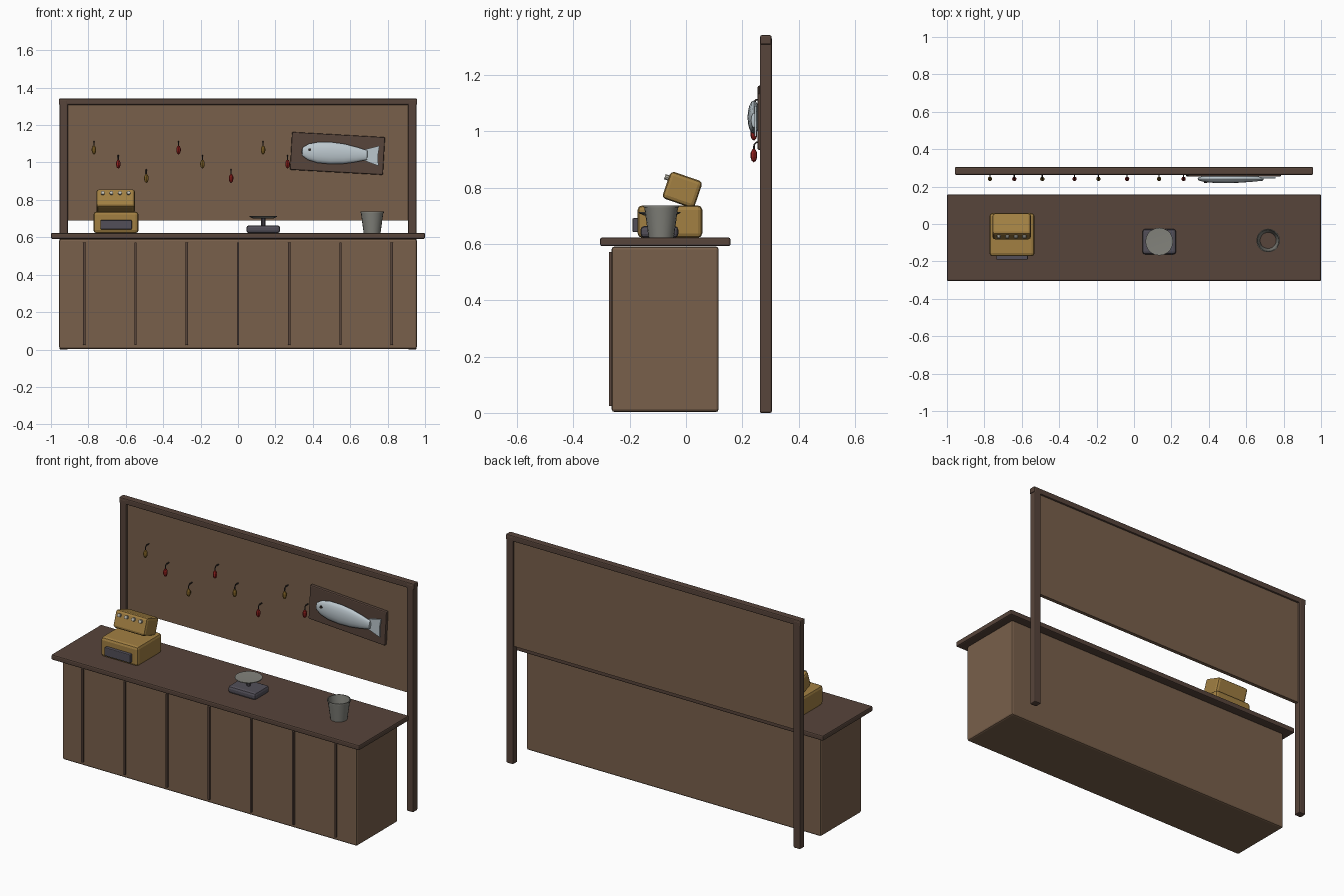
import bpy, bmesh
from math import radians, pi
from mathutils import Matrix, Vector

cube = bpy.data.objects.get("Cube")
if cube:
    bpy.data.objects.remove(cube, do_unlink=True)


def material(name, r, g, b):
    m = bpy.data.materials.new(name)
    m.use_nodes = True
    m.diffuse_color = (r, g, b, 1)
    m.node_tree.nodes["Principled BSDF"].inputs["Base Color"].default_value = (r, g, b, 1)
    return m


WOOD = material("mid brown wood", .19, .116, .07)
DARK = material("dark brown wood", .095, .058, .043)
GOLD = material("golden enamel", .36, .215, .055)
SLATE = material("slate grey", .085, .078, .098)
STEEL = material("galvanised steel", .225, .225, .2)
SILVER = material("silver fish", .5, .57, .61)
RED = material("lure red", .32, .015, .013)
YELLOW = material("lure yellow", .29, .16, .025)
BLACK = material("dark iron", .025, .02, .018)
CREAM = material("cream keys", .55, .53, .45)


def finish(name, bm, mat, loc=(0, 0, 0), rot=(0, 0, 0), smooth=False):
    bmesh.ops.recalc_face_normals(bm, faces=bm.faces[:])
    me = bpy.data.meshes.new(name)
    bm.to_mesh(me)
    bm.free()
    me.materials.append(mat)
    ob = bpy.data.objects.new(name, me)
    bpy.context.collection.objects.link(ob)
    ob.location = loc
    ob.rotation_euler = rot
    if smooth:
        bpy.ops.object.select_all(action='DESELECT')
        bpy.context.view_layer.objects.active = ob
        ob.select_set(True)
        bpy.ops.object.shade_smooth_by_angle(angle=radians(35))
    return ob


def box(name, x, y, z, mat, bevel=0.006, tilt=(0, 0, 0)):
    """Bevelled box from (min, max) pairs, turned about its centre."""
    bm = bmesh.new()
    bmesh.ops.create_cube(bm, size=1)
    size = [b - a for a, b in (x, y, z)]
    bmesh.ops.scale(bm, vec=size, verts=bm.verts)
    if bevel:
        bmesh.ops.bevel(bm, geom=bm.edges[:], offset=bevel, segments=2,
                        profile=0.5, affect='EDGES')
    return finish(name, bm, mat, [(a + b) / 2 for a, b in (x, y, z)], tilt)


def lathe(name, profile, mat, loc, sides=16, rot=(0, 0, 0), scale=(1, 1, 1), smooth=True):
    """Spin a (radius, height) profile about local z."""
    bm = bmesh.new()
    verts = [bm.verts.new((r, 0, h)) for r, h in profile]
    edges = [bm.edges.new(pair) for pair in zip(verts, verts[1:])]
    bmesh.ops.spin(bm, geom=verts + edges, cent=(0, 0, 0), axis=(0, 0, 1),
                   angle=2 * pi, steps=sides)
    bmesh.ops.remove_doubles(bm, verts=bm.verts, dist=1e-4)
    bmesh.ops.scale(bm, vec=scale, verts=bm.verts)
    return finish(name, bm, mat, loc, rot, smooth)


def disc(name, radius, height, mat, loc, sides=16, rot=(0, 0, 0)):
    h = height / 2
    return lathe(name, [(0, -h), (radius, -h), (radius, h), (0, h)], mat, loc, sides, rot)


# Counter
box("counter_body", (-.956, .956), (-.264, .116), (.003, .591), WOOD, .01)
box("counter_top", (-1, 1), (-.305, .158), (.592, .623), DARK, .007)
for i in range(-3, 4):
    x = i * .274
    box("front_batten", (x - .006, x + .006), (-.274, -.26), (.024, .572), DARK, .002)

# Back frame
for side, name in ((1, "left_post"), (-1, "right_post")):
    x = sorted((side * .91, side * .954))
    box(name, x, (.262, .305), (0, 1.335), DARK, .006)
box("top_beam", (-.958, .958), (.263, .304), (1.308, 1.342), DARK, .006)
box("back_panel", (-.915, .915), (.273, .294), (.69, 1.312), WOOD, 0)

# Cash register
box("register_base", (-.773, -.532), (-.172, .058), (.622, .737), GOLD, .016)
box("register_drawer", (-.735, -.568), (-.19, -.165), (.642, .692), SLATE, .004)
tilt = (radians(-19), 0, 0)
head = box("register_head", (-.757, -.551), (-.073, .047), (.742, .843), GOLD, .014, tilt)
turn = Matrix.Rotation(tilt[0], 3, 'X')
for i in range(4):
    offset = Vector((-.069 + i * .046, -.066, .024))
    disc("register_key", .010, .016, CREAM, head.location + turn @ offset, 10,
         (radians(90) + tilt[0], 0, 0))

# Weighing scale
box("scale_base", (.045, .225), (-.162, -.027), (.622, .664), SLATE, .014)
disc("scale_stem", .011, .05, SLATE, (.135, -.094, .683), 10)
lathe("scale_dish", [(0, 0), (.055, 0), (.074, .009), (.074, .013), (0, .010)],
      STEEL, (.135, -.094, .701), 20)

# Open bucket
lathe("bucket", [(.045, 0), (.06, .108), (.063, .108), (.063, .115), (.058, .115), (.043, 0)],
      STEEL, (.717, -.088, .622), 20)

# Hanging lures
for i, x in enumerate((-.77, -.64, -.49, -.318, -.19, -.037, .134, .265)):
    z = (1.067, .992, .915)[i % 3]
    lathe("lure", [(0, -.025), (.008, -.019), (.012, -.006), (.012, .008), (.006, .021), (0, .024)],
          RED if i % 2 else YELLOW, (x, .241, z), 8, smooth=False)
    wire = bpy.data.curves.new("lure_hook", 'CURVE')
    wire.dimensions = '3D'
    wire.bevel_depth = .0035
    wire.bevel_resolution = 1
    wire.use_fill_caps = True
    path = wire.splines.new('POLY')
    points = ((.278, .046), (.25, .046), (.242, .038), (.241, .015))
    path.points.add(len(points) - 1)
    for p, (y, dz) in zip(path.points, points):
        p.co = (x, y, z + dz, 1)
    wire.materials.append(BLACK)
    hook = bpy.data.objects.new("lure_hook", wire)
    bpy.context.collection.objects.link(hook)

# Mounted fish, all parts leaning together
lean = radians(3.2)
centre = Vector((.532, .263, 1.048))
spin = Matrix.Rotation(lean, 3, 'Y')
box("fish_plaque", (.283, .781), (.254, .275), (.947, 1.149), DARK, .006, (0, lean, 0))
lathe("fish_body", [(0, -.178), (.022, -.174), (.043, -.142), (.056, -.09), (.059, -.02),
                    (.053, .05), (.04, .115), (.025, .172), (0, .176)],
      SILVER, centre + spin @ Vector((-.014, -.022, 0)), 16,
      (0, radians(90) + lean, 0), (1, .38, 1))

bm = bmesh.new()
outline = ((.145, -.03), (.222, -.054), (.216, 0), (.222, .054), (.145, .03))
tail = bm.faces.new([bm.verts.new((x, -.004, z)) for x, z in outline])
extruded = bmesh.ops.extrude_face_region(bm, geom=[tail])
bmesh.ops.translate(bm, vec=(0, .008, 0),
                    verts=[v for v in extruded["geom"] if isinstance(v, bmesh.types.BMVert)])
finish("fish_tail", bm, SILVER, centre + spin @ Vector((0, -.016, 0)), (0, lean, 0))
disc("fish_eye", .008, .012, BLACK, centre + spin @ Vector((-.15, -.037, .012)), 10,
     (radians(90), 0, 0))
